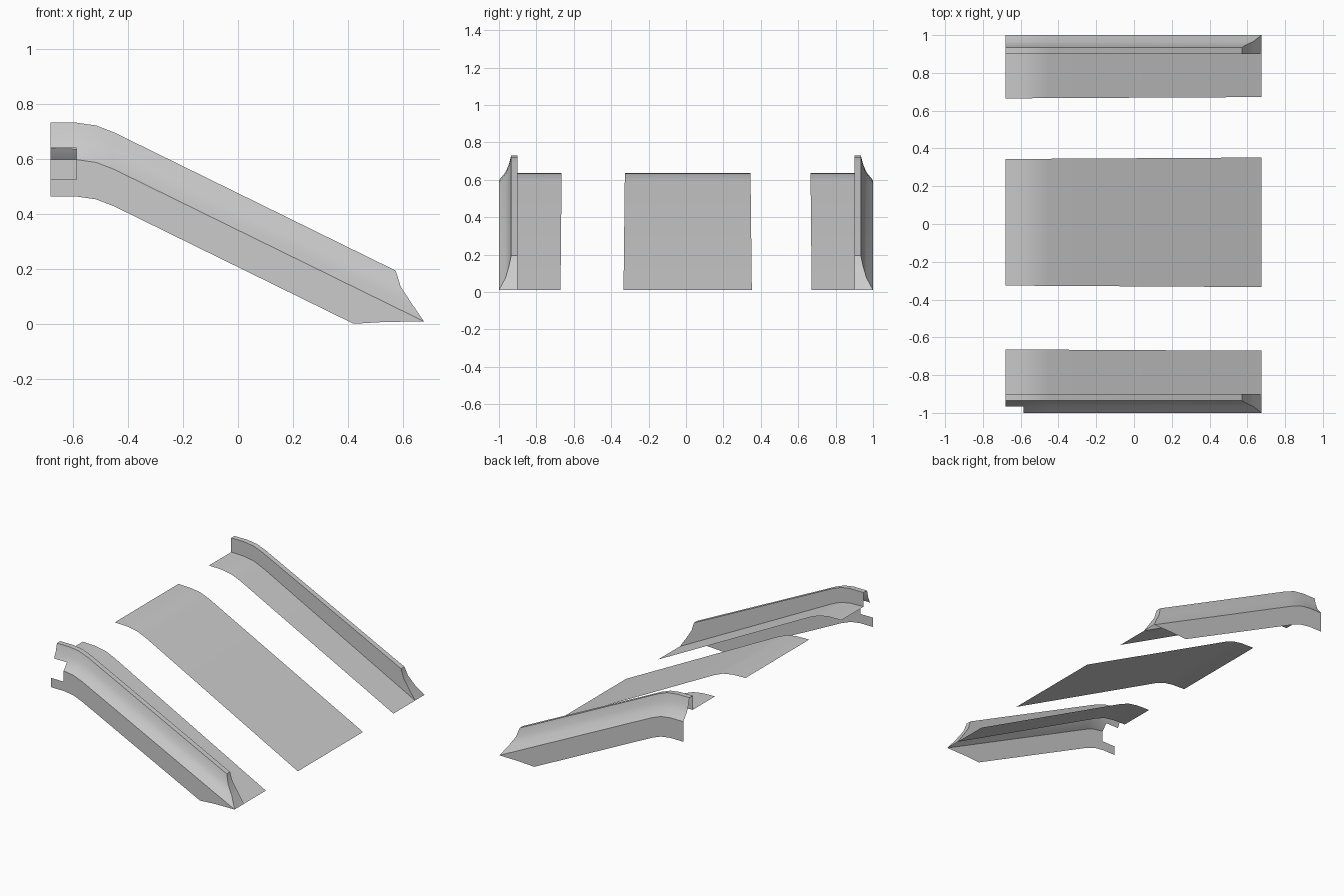
import bpy
import bmesh

if "Cube" in bpy.data.objects:
    bpy.data.objects.remove(bpy.data.objects["Cube"])

# Side-view centre line of the rails: flat landing, soft bend, straight slope
PATH = [(-0.68, 0.597), (-0.585, 0.597), (-0.515, 0.587), (-0.45, 0.562), (0.675, 0.01)]
COLS = [p[0] for p in PATH[:-1]]
X0, X1 = -0.68, 0.675


def mid(x):
    for (xa, za), (xb, zb) in zip(PATH, PATH[1:]):
        if x <= xb:
            return za + (zb - za) * (x - xa) / (xb - xa)
    return PATH[-1][1]


def lerp(a, b, x):
    return a + (b - a) * (x - X0) / (X1 - X0)


def deck_z(x):
    return mid(x) + lerp(0.04, 0.0, x)


def finish(bm, name):
    me = bpy.data.meshes.new(name)
    bm.to_mesh(me)
    bm.free()
    ob = bpy.data.objects.new(name, me)
    bpy.context.collection.objects.link(ob)
    bpy.context.view_layer.objects.active = ob
    ob.select_set(True)
    bpy.ops.object.shade_smooth_by_angle(angle=0.5)
    ob.select_set(False)


def add_face(bm, verts, flip):
    bm.faces.new(verts[::-1] if flip else verts)


def skin(bm, rows, flip, skip=()):
    for j in range(len(rows) - 1):
        for i in range(len(rows[0]) - 1):
            if (j, i) not in skip:
                add_face(bm, [rows[j][i], rows[j][i + 1],
                              rows[j + 1][i + 1], rows[j + 1][i]], flip)


# Rail section: distance from centre, height above centre line, end x
SECTION = [(1.0, -0.134, 0.419), (1.0, -0.072, 0.532), (1.0, 0.0, 0.675),
           (0.965, 0.043, 0.63), (0.947, 0.085, 0.59), (0.935, 0.134, 0.572),
           (0.90, 0.134, 0.572), (0.90, 0.085, 0.59), (0.90, 0.043, 0.63)]


def rail(name, side, edge, notch):
    bm = bmesh.new()
    flip = side > 0
    rows = [[bm.verts.new((x, side * y, mid(x) + d)) for x in COLS + [xe]]
            for y, d, xe in SECTION]
    # deck strip along the inside of the rail
    for ya, yb in ((0.90, 0.90), edge):
        rows.append([bm.verts.new((x, side * lerp(ya, yb, x), deck_z(x)))
                     for x in COLS + [X1]])
    skin(bm, rows, flip, skip=((1, 0), (2, 0)) if notch else ())
    # sloping end cap at the foot
    for k in range(3):
        o, i = 2 + k, 9 - k
        add_face(bm, [rows[o][-1], rows[i][-1], rows[i - 1][-1], rows[o + 1][-1]], flip)
    loose = [v for v in bm.verts if not v.link_faces]
    bmesh.ops.delete(bm, geom=loose, context='VERTS')
    finish(bm, name)


rail("front_rail", -1, (0.664, 0.671), True)
rail("back_rail", 1, (0.665, 0.672), False)

# Central deck panel
bm = bmesh.new()
deck = [[bm.verts.new((x, lerp(a, b, x), deck_z(x))) for x in COLS + [X1]]
        for a, b in ((-0.326, -0.334), (0.344, 0.352))]
skin(bm, deck, False)
finish(bm, "centre_deck")
